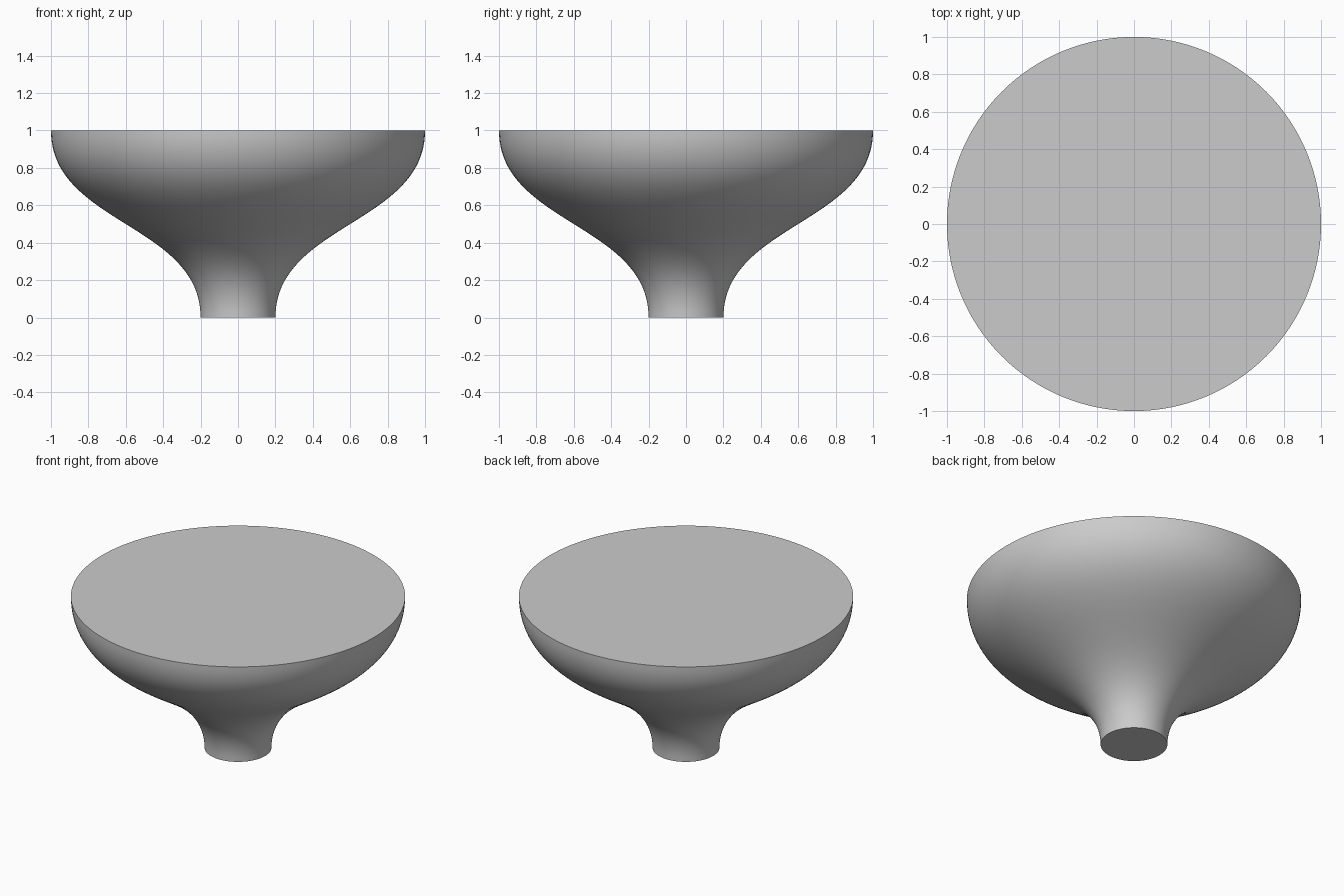
import bpy
import bmesh
from math import radians
from mathutils import Vector
from mathutils.geometry import interpolate_bezier

cube = bpy.data.objects.get("Cube")
if cube:
    bpy.data.objects.remove(cube, do_unlink=True)

SEGMENTS = 128
PROFILE_POINTS = 49

# Plain grey material
grey = bpy.data.materials.new("light_grey")
grey.use_nodes = True
colour = (0.6, 0.6, 0.6, 1.0)
grey.diffuse_color = colour
grey.node_tree.nodes["Principled BSDF"].inputs["Base Color"].default_value = colour

# S-shaped profile from the narrow foot to the wide rim
profile = interpolate_bezier(Vector((0.2, 0, 0)), Vector((0.2, 0, 0.5)),
                             Vector((1, 0, 0.5)), Vector((1, 0, 1)), PROFILE_POINTS)

# Revolve the profile around the vertical axis
bm = bmesh.new()
verts = [bm.verts.new(p) for p in profile]
edges = [bm.edges.new(pair) for pair in zip(verts, verts[1:])]
bmesh.ops.spin(bm, geom=verts + edges, cent=(0, 0, 0), axis=(0, 0, 1),
               angle=radians(360), steps=SEGMENTS, use_merge=True)
bmesh.ops.remove_doubles(bm, verts=bm.verts, dist=0.0001)

# Close the flat foot and the flat top
bmesh.ops.holes_fill(bm, edges=[e for e in bm.edges if e.is_boundary], sides=0)
bmesh.ops.recalc_face_normals(bm, faces=bm.faces)

mesh = bpy.data.meshes.new("flared_knob")
bm.to_mesh(mesh)
bm.free()
mesh.materials.append(grey)
knob = bpy.data.objects.new("flared_knob", mesh)
bpy.context.collection.objects.link(knob)

# Smooth sides with crisp rims
bpy.ops.object.select_all(action="DESELECT")
knob.select_set(True)
bpy.context.view_layer.objects.active = knob
bpy.ops.object.shade_smooth_by_angle(angle=radians(30))
